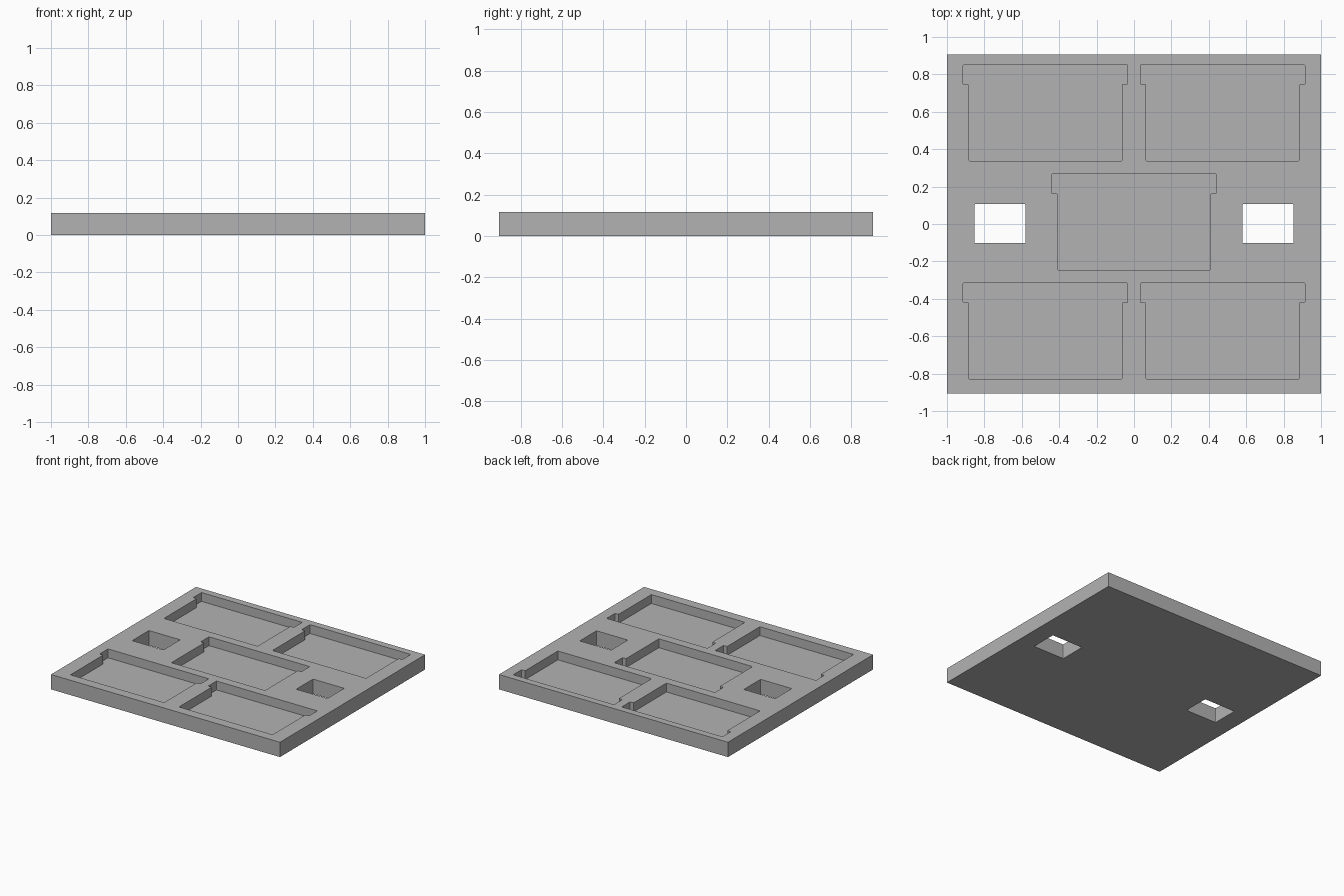
import bpy, bmesh

cube = bpy.data.objects.get("Cube")
if cube:
    bpy.data.objects.remove(cube, do_unlink=True)

WIDTH, DEPTH, HEIGHT = 2.0, 1.81, 0.117
FLOOR = 0.047      # height of the pocket floors
CORNER = 0.005     # tiny rounding of the cut corners

grey = bpy.data.materials.new("light grey")
grey.use_nodes = True
colour = (0.45, 0.45, 0.45, 1)
grey.diffuse_color = colour
grey.node_tree.nodes["Principled BSDF"].inputs["Base Color"].default_value = colour


def add_prism(bm, outline, z0, z1, corner=0):
    """Extrude a flat outline upward, optionally rounding its upright edges."""
    face = bm.faces.new([bm.verts.new((x, y, z0)) for x, y in outline])
    made = bmesh.ops.extrude_face_region(bm, geom=[face])["geom"]
    top = [v for v in made if isinstance(v, bmesh.types.BMVert)]
    bmesh.ops.translate(bm, verts=top, vec=(0, 0, z1 - z0))
    if corner:
        upright = [e for v in top for e in v.link_edges
                   if abs(e.verts[0].co.z - e.verts[1].co.z) > 0.01]
        bmesh.ops.bevel(bm, geom=upright, offset=corner, segments=2,
                        profile=0.5, affect='EDGES')


def make_object(name, bm):
    bmesh.ops.recalc_face_normals(bm, faces=bm.faces)
    mesh = bpy.data.meshes.new(name)
    bm.to_mesh(mesh)
    bm.free()
    mesh.materials.append(grey)
    obj = bpy.data.objects.new(name, mesh)
    bpy.context.collection.objects.link(obj)
    return obj


def rectangle(x0, x1, y0, y1):
    return [(x0, y0), (x1, y0), (x1, y1), (x0, y1)]


def pocket(cx, top):
    """T-shaped outline: a wide strip at the back, a narrower body in front."""
    wide, narrow, strip, length = 0.44, 0.409, 0.104, 0.513
    right = [(narrow, -length), (narrow, -strip), (wide, -strip), (wide, 0)]
    left = [(-x, y) for x, y in reversed(right)]
    return [(cx + x, top + y) for x, y in right + left]


# Solid tray
bm = bmesh.new()
add_prism(bm, rectangle(-WIDTH / 2, WIDTH / 2, -DEPTH / 2, DEPTH / 2), 0, HEIGHT)
tray = make_object("tray", bm)

# Five pockets and two through holes, joined in one cutter
bm = bmesh.new()
for cx, top in [(-0.474, 0.85), (0.474, 0.85), (0, 0.267),
                (-0.474, -0.316), (0.474, -0.316)]:
    add_prism(bm, pocket(cx, top), FLOOR, HEIGHT + 0.1, CORNER)
for x0, x1 in [(-0.853, -0.58), (0.58, 0.853)]:
    add_prism(bm, rectangle(x0, x1, -0.102, 0.107), -0.1, HEIGHT + 0.1, CORNER)
cutter = make_object("pocket_cutter", bm)
cutter.hide_render = True

# Cut the tray, then remove the cutter
cut = tray.modifiers.new("pockets", 'BOOLEAN')
cut.operation = 'DIFFERENCE'
cut.solver = 'EXACT'
cut.object = cutter
bpy.context.view_layer.objects.active = tray
tray.select_set(True)
bpy.ops.object.modifier_apply(modifier=cut.name)
bpy.data.objects.remove(cutter, do_unlink=True)
